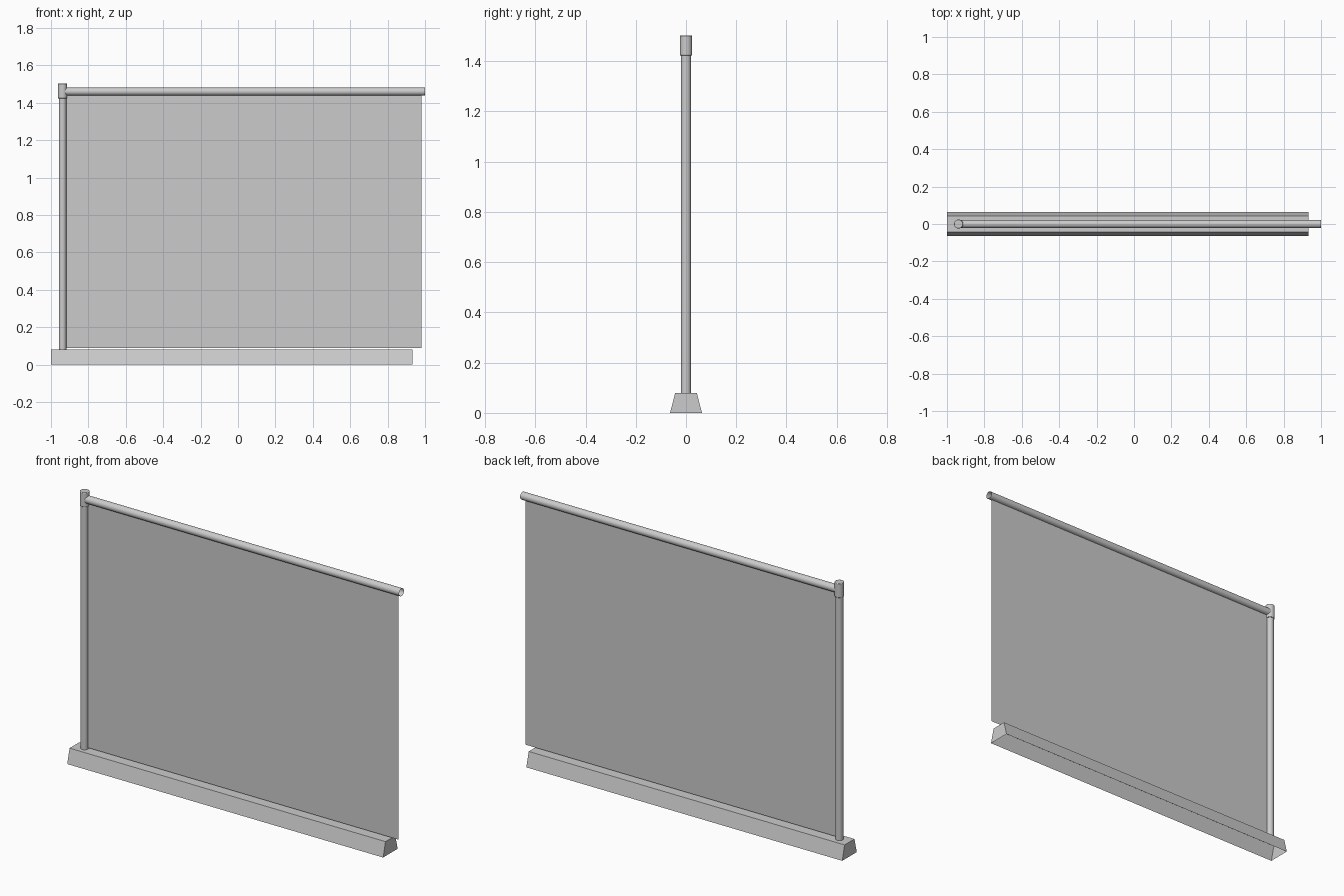
import bpy, math

if "Cube" in bpy.data.objects:
    bpy.data.objects.remove(bpy.data.objects["Cube"])

POST_X = -0.938
BAR_Z = 1.46


def mesh_object(name, verts, faces):
    mesh = bpy.data.meshes.new(name)
    mesh.from_pydata(verts, [], faces)
    ob = bpy.data.objects.new(name, mesh)
    bpy.context.collection.objects.link(ob)
    return ob


def tube(name, radius, length, centre, fill, rot=(0, 0, 0)):
    bpy.ops.mesh.primitive_cylinder_add(vertices=24, radius=radius, depth=length,
                                        end_fill_type=fill, location=centre, rotation=rot)
    ob = bpy.context.object
    ob.name = name
    bpy.ops.object.shade_smooth_by_angle(angle=math.radians(40))
    return ob


# base housing: trapezoid profile along x, hollow and open underneath
profile = [(-0.0635, 0), (-0.043, 0.08), (0.043, 0.08), (0.0635, 0)]
verts = [(x, y, z) for x in (-1.0, 0.932) for y, z in profile]
faces = [(i, i + 4, i + 5, i + 1) for i in range(3)] + [(0, 1, 2, 3), (7, 6, 5, 4)]
mesh_object("base_housing", verts, faces)

# upright post and its cap with a softened top edge
tube("upright_post", 0.02, 1.36, (POST_X, 0, 0.08 + 0.68), 'NOTHING')
cap = tube("post_cap", 0.0245, 0.08, (POST_X, 0, 1.463), 'NGON')
bevel = cap.modifiers.new("soft_edge", 'BEVEL')
bevel.width = 0.003
bevel.segments = 2
bevel.limit_method = 'ANGLE'

# top bar: open tube from the post to the free end
left, right = POST_X + 0.01, 1.0
tube("top_bar", 0.021, right - left, ((left + right) / 2, 0, BAR_Z), 'NOTHING',
     (0, math.pi / 2, 0))

# thin hanging screen sheet
x0, x1, z0, z1 = -0.925, 0.981, 0.088, BAR_Z - 0.02
mesh_object("screen_sheet", [(x0, 0, z0), (x1, 0, z0), (x1, 0, z1), (x0, 0, z1)],
            [(0, 1, 2, 3)])
